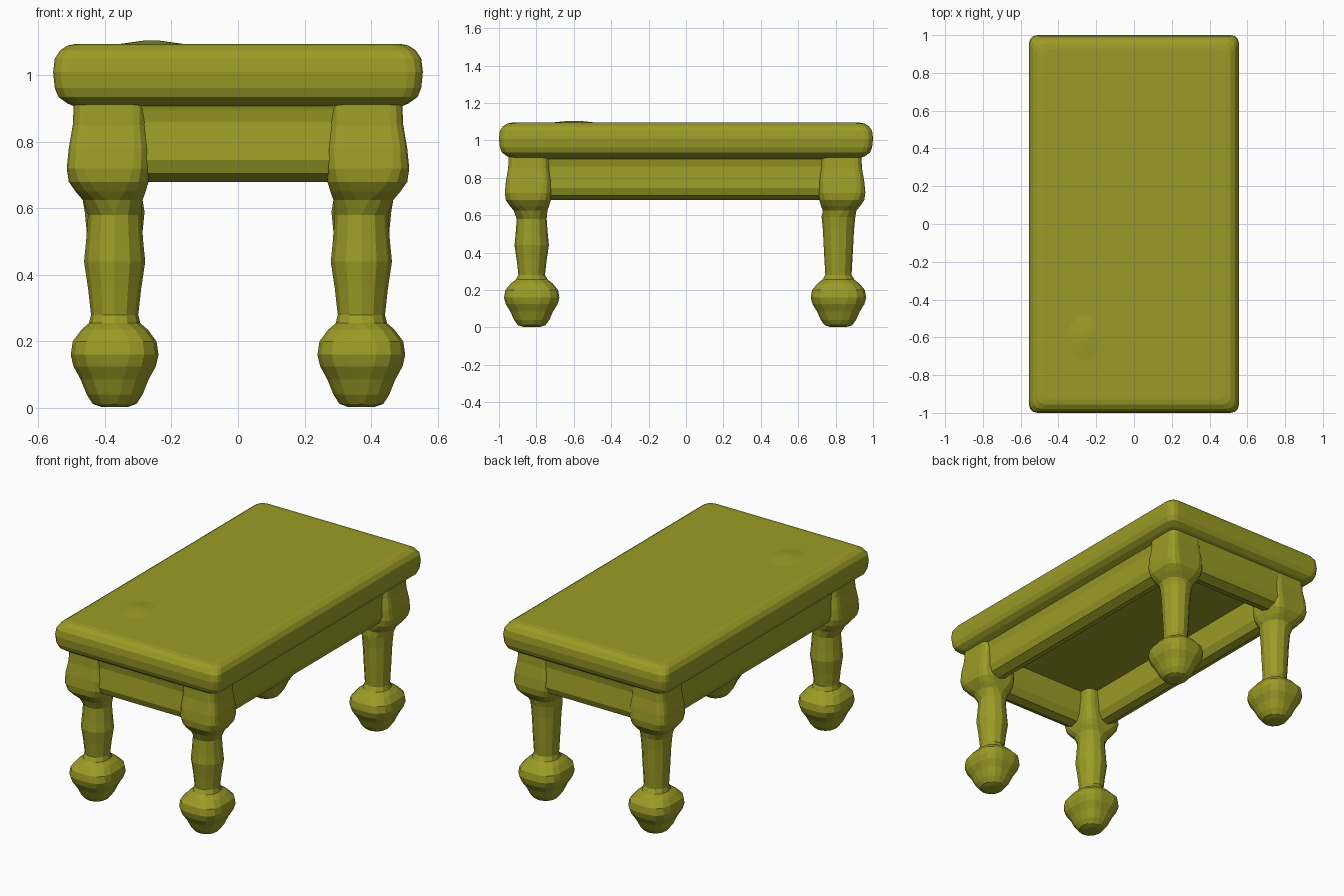
import bpy
import bmesh
from math import sin, cos, pi

if "Cube" in bpy.data.objects:
    bpy.data.objects.remove(bpy.data.objects["Cube"], do_unlink=True)

olive = bpy.data.materials.new("olive_paint")
olive.use_nodes = True
colour = (0.33, 0.33, 0.02, 1)
olive.diffuse_color = colour
olive.node_tree.nodes["Principled BSDF"].inputs["Base Color"].default_value = colour


def ring(bm, cx, cy, z, hx, hy, rx, ry, steps=3):
    """Rounded rectangle of half sizes hx, hy and corner radii rx, ry."""
    verts = []
    for q, (sx, sy) in enumerate([(1, 1), (-1, 1), (-1, -1), (1, -1)]):
        for i in range(steps + 1):
            a = (q + i / steps) * pi / 2
            verts.append(bm.verts.new((cx + sx * (hx - rx) + rx * cos(a),
                                       cy + sy * (hy - ry) + ry * sin(a), z)))
    return verts


def loft(name, sections, tube=False):
    """Skin a stack of rounded rectangles; a tube joins its last ring to its first."""
    bm = bmesh.new()
    rings = [ring(bm, *s) for s in sections]
    pairs = list(zip(rings, rings[1:]))
    if tube:
        pairs.append((rings[-1], rings[0]))
    else:
        bm.faces.new(rings[0])
        bm.faces.new(rings[-1])
    for a, b in pairs:
        for i in range(len(a)):
            j = (i + 1) % len(a)
            bm.faces.new((a[i], a[j], b[j], b[i]))
    bmesh.ops.remove_doubles(bm, verts=bm.verts, dist=0.0005)
    bmesh.ops.recalc_face_normals(bm, faces=bm.faces)
    mesh = bpy.data.meshes.new(name)
    bm.to_mesh(mesh)
    bm.free()
    mesh.materials.append(olive)
    obj = bpy.data.objects.new(name, mesh)
    bpy.context.collection.objects.link(obj)
    return obj


# Table top with a rolled edge: (height, half width)
edge = [(0.9, 0.475), (0.915, 0.512), (0.935, 0.54), (0.962, 0.551), (1.01, 0.556),
        (1.05, 0.551), (1.075, 0.535), (1.09, 0.512), (1.095, 0.485)]
loft("table_top", [(0, 0, z, h, h + 0.444, 0.045, 0.045) for z, h in edge])

# Shallow raised patch on the top
loft("top_bump", [(-0.26, -0.6, z, r, r * 1.3, r, r * 1.3)
                  for z, r in [(1.09, 0.13), (1.098, 0.07), (1.105, 0.02)]])

# Hollow apron frame with a rounded lower edge: (height, half width, half length)
rail = [(0.93, 0.485, 0.945), (0.895, 0.475, 0.935), (0.86, 0.467, 0.93),
        (0.745, 0.473, 0.945), (0.705, 0.458, 0.93), (0.68, 0.41, 0.88),
        (0.692, 0.368, 0.83), (0.735, 0.344, 0.805), (0.92, 0.34, 0.8)]
loft("apron", [(0, 0, z, h, l, 0.03, 0.03) for z, h, l in rail], tube=True)

# Panel closing the hollow under the top
loft("underside_panel", [(0, 0, z, 0.36, 0.82, 0.03, 0.03) for z in (0.88, 0.91)])

# Softly squared ball foot: (height, radius, roundness)
foot = [(0.003, 0.04, 1), (0.012, 0.066, 0.9), (0.04, 0.084, 0.8), (0.085, 0.102, 0.75),
        (0.125, 0.124, 0.7), (0.16, 0.132, 0.65), (0.2, 0.126, 0.65),
        (0.235, 0.1, 0.75), (0.255, 0.077, 1)]
# Two round shaft shapes: (height, radius)
bulged = [(0.28, 0.071), (0.36, 0.08), (0.44, 0.092), (0.5, 0.086), (0.58, 0.08)]
tapered = [(0.28, 0.07), (0.4, 0.077), (0.52, 0.083), (0.59, 0.09)]
# Square block above the shaft: (height, radius, roundness, outward shift)
block = [(0.625, 0.09, 0.8, 0.006), (0.65, 0.105, 0.6, 0.012), (0.68, 0.12, 0.5, 0.018),
         (0.72, 0.124, 0.4, 0.02), (0.78, 0.12, 0.35, 0.018),
         (0.85, 0.11, 0.35, 0.016), (0.93, 0.108, 0.35, 0.014)]

for end, sy, y, shaft in [("front", -1, -0.825, bulged), ("back", 1, 0.815, tapered)]:
    for side, sx in [("left", 1), ("right", -1)]:
        x = sx * 0.371
        sections = [(x, y, z, r, r * 1.12, r * k, r * 1.12 * k) for z, r, k in foot]
        sections += [(x, y, z, r, r, r, r) for z, r in shaft]
        sections += [(x + sx * d, y + sy * d, z, r, r, r * k, r * k)
                     for z, r, k, d in block]
        loft(f"{end}_{side}_leg", sections)
